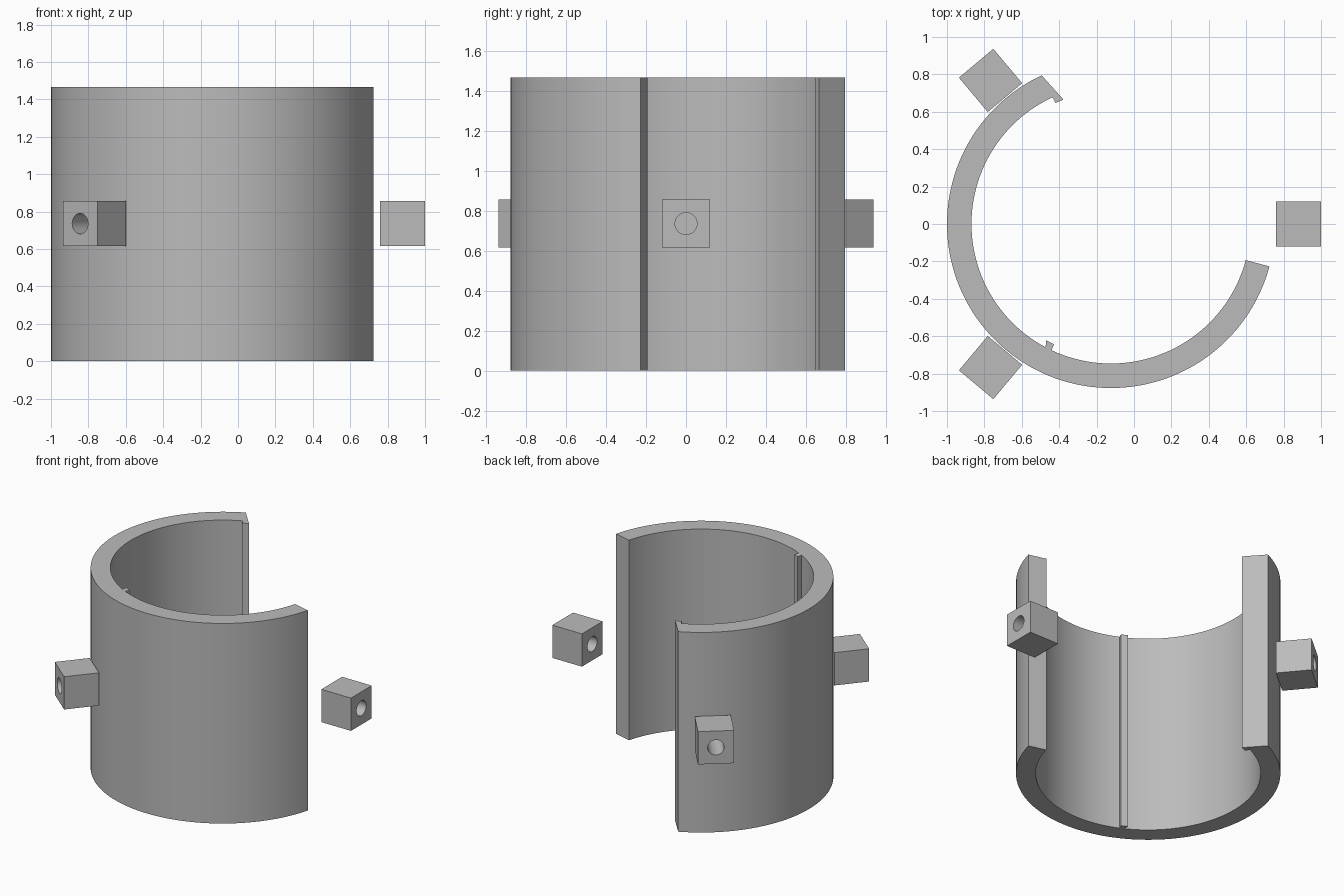
import bpy, bmesh
from math import radians, cos, sin, pi
from mathutils import Matrix, Vector

default = bpy.data.objects.get("Cube")
if default:
    bpy.data.objects.remove(default, do_unlink=True)

CENTRE_X = -0.123
HEIGHT = 1.465
OUTER, INNER = 0.877, 0.746
LIP = 0.712

grey = bpy.data.materials.new("plain grey")
grey.use_nodes = True
colour = (0.5, 0.5, 0.5, 1)
grey.diffuse_color = colour
grey.node_tree.nodes["Principled BSDF"].inputs["Base Color"].default_value = colour


def finish(name, bm):
    """Turn a bmesh into a shaded object."""
    bmesh.ops.recalc_face_normals(bm, faces=bm.faces[:])
    mesh = bpy.data.meshes.new(name)
    bm.to_mesh(mesh)
    bm.free()
    mesh.materials.append(grey)
    obj = bpy.data.objects.new(name, mesh)
    bpy.context.collection.objects.link(obj)
    bpy.ops.object.select_all(action="DESELECT")
    obj.select_set(True)
    bpy.context.view_layer.objects.active = obj
    bpy.ops.object.shade_smooth_by_angle(angle=radians(30))
    return obj


def polar(degrees, radius):
    a = radians(degrees)
    return (CENTRE_X + radius * cos(a), radius * sin(a), 0)


def arc(start, end, radius, steps):
    return [polar(start + (end - start) * i / steps, radius) for i in range(steps + 1)]


def lip(seam):
    """Small hooked ridge on the inner wall at a shell seam."""
    return [polar(seam - 0.4, LIP), polar(seam - 4.1, LIP)]


# Open shell: outer wall, straight end, inner wall with a ridge, hooked end
profile = arc(115, 345, OUTER, 92)
profile += arc(345, 244.8, INNER, 40) + lip(245)
profile += arc(242, 114.8, INNER, 51) + lip(115)
bm = bmesh.new()
base = bm.faces.new([bm.verts.new(p) for p in profile])
top = bmesh.ops.extrude_face_region(bm, geom=[base], use_keep_orig=True)
bmesh.ops.translate(bm, vec=(0, 0, HEIGHT),
                    verts=[g for g in top["geom"] if isinstance(g, bmesh.types.BMVert)])
finish("open_shell", bm)


def drilled_block(name, degrees, half=0.12, hole=0.055, near=0.882, sides=32):
    """Cube with a radial through hole, turned around the shell axis."""
    bm = bmesh.new()
    far = near + 2 * half
    loops = [[], [], [], []]
    for i in range(sides):
        t = 2 * pi * i / sides
        c, s = cos(t), sin(t)
        square = half / max(abs(c), abs(s))
        for loop, (x, r) in zip(loops, [(near, square), (far, square), (far, hole), (near, hole)]):
            loop.append(bm.verts.new((x, r * c, r * s)))
    for a, b in zip(loops, loops[1:] + loops[:1]):
        for i in range(sides):
            j = (i + 1) % sides
            bm.faces.new((a[i], a[j], b[j], b[i]))
    place = Matrix.Translation(Vector((CENTRE_X, 0, HEIGHT / 2 + 0.003)))
    bm.transform(place @ Matrix.Rotation(radians(degrees), 4, "Z"))
    finish(name, bm)


# Three mounting blocks around the shell
drilled_block("left_block", 0)
drilled_block("back_right_block", 130)
drilled_block("front_right_block", 230)
